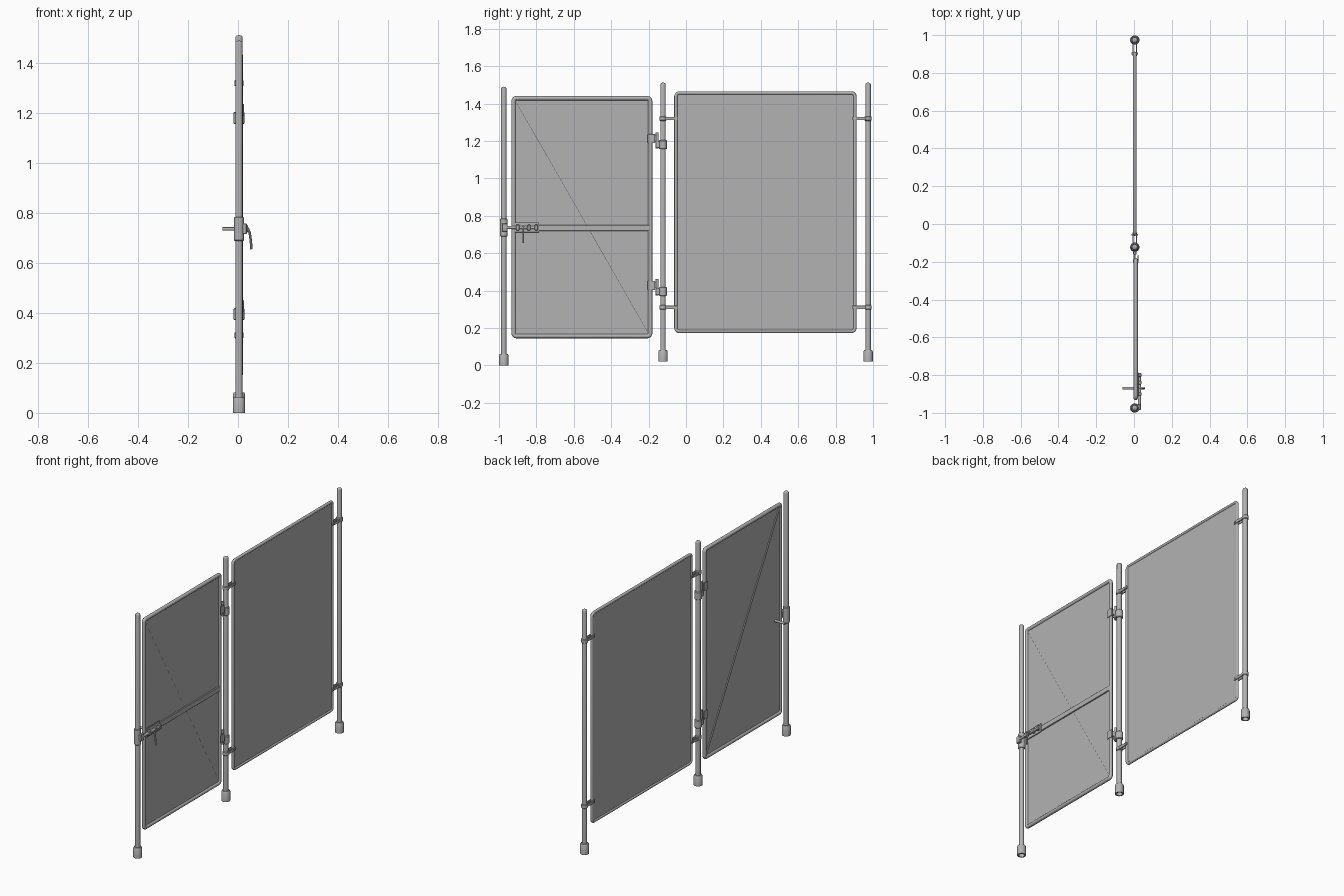
import bpy, bmesh, math
from mathutils import Vector

if "Cube" in bpy.data.objects:
    bpy.data.objects.remove(bpy.data.objects["Cube"])

steel = bpy.data.materials.new("grey steel")
steel.diffuse_color = (0.45, 0.45, 0.45, 1)
steel.use_nodes = True
steel.node_tree.nodes["Principled BSDF"].inputs["Base Color"].default_value = steel.diffuse_color
PX = 0.004          # post axis in x
GX = 0.009          # gate plane in x
POSTS = {"latch": (-0.974, 0.0, 1.49), "middle": (-0.123, 0.02, 1.512), "end": (0.974, 0.02, 1.512)}


def finish(name, bm, smooth=True):
    bmesh.ops.recalc_face_normals(bm, faces=bm.faces)
    me = bpy.data.meshes.new(name)
    bm.to_mesh(me)
    bm.free()
    me.materials.append(steel)
    ob = bpy.data.objects.new(name, me)
    bpy.context.collection.objects.link(ob)
    if smooth:
        bpy.ops.object.select_all(action='DESELECT')
        ob.select_set(True)
        bpy.context.view_layer.objects.active = ob
        bpy.ops.object.shade_smooth_by_angle(angle=math.radians(35))
    return ob


def lathe(name, profile, x, y, n=20):
    """Closed (radius, z) profile spun around a vertical axis."""
    bm = bmesh.new()
    vs = [bm.verts.new((x + r, y, z)) for r, z in profile]
    es = [bm.edges.new((vs[i], vs[(i + 1) % len(vs)])) for i in range(len(vs))]
    bmesh.ops.spin(bm, geom=vs + es, cent=(x, y, 0), axis=(0, 0, 1),
                   angle=2 * math.pi, steps=n, use_duplicate=False)
    bmesh.ops.remove_doubles(bm, verts=bm.verts, dist=1e-5)
    return finish(name, bm)


def collar(name, y, z0, z1, r):
    c = 0.003
    return lathe(name, [(0.012, z0), (r - c, z0), (r, z0 + c), (r, z1 - c), (r - c, z1), (0.012, z1)], PX, y)


def box(name, x, y, z, bevel=0.0):
    """Box from (min, max) pairs."""
    bm = bmesh.new()
    bmesh.ops.create_cube(bm, size=1)
    for v in bm.verts:
        v.co = [sum(p) / 2 + c * (p[1] - p[0]) for p, c in zip((x, y, z), v.co)]
    if bevel:
        bmesh.ops.bevel(bm, geom=bm.edges[:], offset=bevel, segments=1, affect='EDGES')
    return finish(name, bm, False)


def tube(name, pts, r, closed=False, n=12):
    """Round bar swept along a path lying in one plane."""
    pts = [Vector(p) for p in pts]
    m = len(pts)
    bm = bmesh.new()
    plane = Vector((1, 0, 0)) if max(p.x for p in pts) - min(p.x for p in pts) < 1e-6 else Vector((0, 1, 0))
    rings = []
    for i, p in enumerate(pts):
        a = pts[i - 1] if closed or i else p
        b = pts[(i + 1) % m] if closed or i < m - 1 else p
        side = (b - a).normalized().cross(plane)
        rings.append([bm.verts.new(p + r * (math.cos(t) * plane + math.sin(t) * side))
                      for t in (2 * math.pi * k / n for k in range(n))])
    for i in range(m if closed else m - 1):
        A, B = rings[i], rings[(i + 1) % m]
        for k in range(n):
            bm.faces.new((A[k], A[(k + 1) % n], B[(k + 1) % n], B[k]))
    if not closed:
        bm.faces.new(rings[0])
        bm.faces.new(rings[-1])
    return finish(name, bm)


def rounded_frame(name, x, y0, y1, z0, z1, r, corner):
    """Tube frame whose outer limits are the given rectangle."""
    pts = []
    for q, (sy, sz) in enumerate(((1, 1), (0, 1), (0, 0), (1, 0))):
        cy = y1 - r - corner if sy else y0 + r + corner
        cz = z1 - r - corner if sz else z0 + r + corner
        for k in range(6):
            a = math.pi / 2 * (q + k / 5)
            pts.append((x, cy + corner * math.cos(a), cz + corner * math.sin(a)))
    tube(name, pts, r, closed=True)


# posts with domed tops and hollow ground sleeves
for name, (y, z0, top) in POSTS.items():
    R = 0.0145
    dome = [(R * math.cos(a), top - R * 0.7 + 0.7 * R * math.sin(a)) for a in (0, .4, .8, 1.2, math.pi / 2)]
    lathe(name + "_post", [(0, z0 + 0.03), (R, z0 + 0.03)] + dome, PX, y)
    lathe(name + "_post_sleeve", [(0.017, z0), (0.025, z0), (0.025, z0 + 0.054), (0.021, z0 + 0.062),
                                  (0.012, z0 + 0.062), (0.017, z0 + 0.05)], PX, y)

# gate leaf: frame, sheet, middle rail, diagonal brace
rounded_frame("gate_frame", GX, -0.933, -0.18, 0.145, 1.44, 0.0115, 0.014)
box("gate_sheet", (GX - 0.002, GX + 0.002), (-0.921, -0.192), (0.157, 1.428))
box("gate_middle_rail", (GX, GX + 0.009), (-0.921, -0.192), (0.719, 0.751), 0.002)
tube("gate_diagonal_brace", [(GX - 0.003, -0.915, 1.42), (GX - 0.003, -0.197, 0.165)], 0.0055, n=8)

# fixed panel: frame and sheet
rounded_frame("panel_frame", PX, -0.063, 0.912, 0.173, 1.465, 0.009, 0.018)
box("panel_sheet", (PX - 0.003, PX + 0.003), (-0.054, 0.903), (0.182, 1.456))

# clips holding the fixed panel to its posts
for z in (0.31, 1.32):
    for name, inner in (("middle", -0.045), ("end", 0.89)):
        y = POSTS[name][0]
        collar(name + "_clip_collar", y, z - 0.012, z + 0.012, 0.019)
        lo, hi = sorted((y, inner))
        for s in (-1, 1):
            x = PX + s * 0.010
            box(name + "_clip_arm", (x - 0.003, x + 0.003), (lo, hi), (z - 0.009, z + 0.009), 0.001)
        e = inner - math.copysign(0.012, inner - y)
        tube(name + "_clip_bolt", [(PX - 0.016, e, z), (PX + 0.016, e, z)], 0.005, n=6)

# hinges between gate and middle post
ym = POSTS["middle"][0]
for z in (0.395, 1.18):
    collar("hinge_collar", ym, z - 0.024, z + 0.024, 0.0215)
    box("hinge_lug", (PX - 0.009, PX + 0.009), (-0.162, ym), (z - 0.018, z + 0.018), 0.002)
    tube("hinge_pin", [(PX, -0.154, z - 0.02), (PX, -0.154, z + 0.066)], 0.008)
    box("hinge_gate_arm", (PX - 0.005, PX + 0.005), (-0.19, -0.15), (z + 0.018, z + 0.052), 0.002)
    for s in (-1, 1):
        x = GX + s * 0.0125
        box("hinge_gate_strap", (x - 0.002, x + 0.002), (-0.205, -0.165), (z + 0.008, z + 0.056), 0.001)

# latch: post keeper, sliding bolt, housing
yl = POSTS["latch"][0]
collar("latch_keeper", yl, 0.688, 0.785, 0.0195)
box("latch_keeper_hook", (0.018, 0.036), (-0.985, -0.955), (0.715, 0.758), 0.003)
tube("latch_bolt", [(0.029, -0.98, 0.737), (0.029, -0.79, 0.737)], 0.008)
box("latch_backplate", (GX + 0.007, GX + 0.014), (-0.915, -0.785), (0.71, 0.765), 0.002)
for y in (-0.9, -0.84, -0.8):
    box("latch_guide", (0.018, 0.04), (y - 0.009, y + 0.009), (0.722, 0.752), 0.003)

# latch handles: bent lever at one side, straight bar at the other
tube("latch_lever", [(0.025, -0.87, 0.742), (0.04, -0.87, 0.738), (0.047, -0.87, 0.72),
                     (0.051, -0.87, 0.69), (0.054, -0.87, 0.655)], 0.005, n=8)
tube("latch_bar", [(-0.062, -0.87, 0.736), (0.04, -0.87, 0.736)], 0.007)
